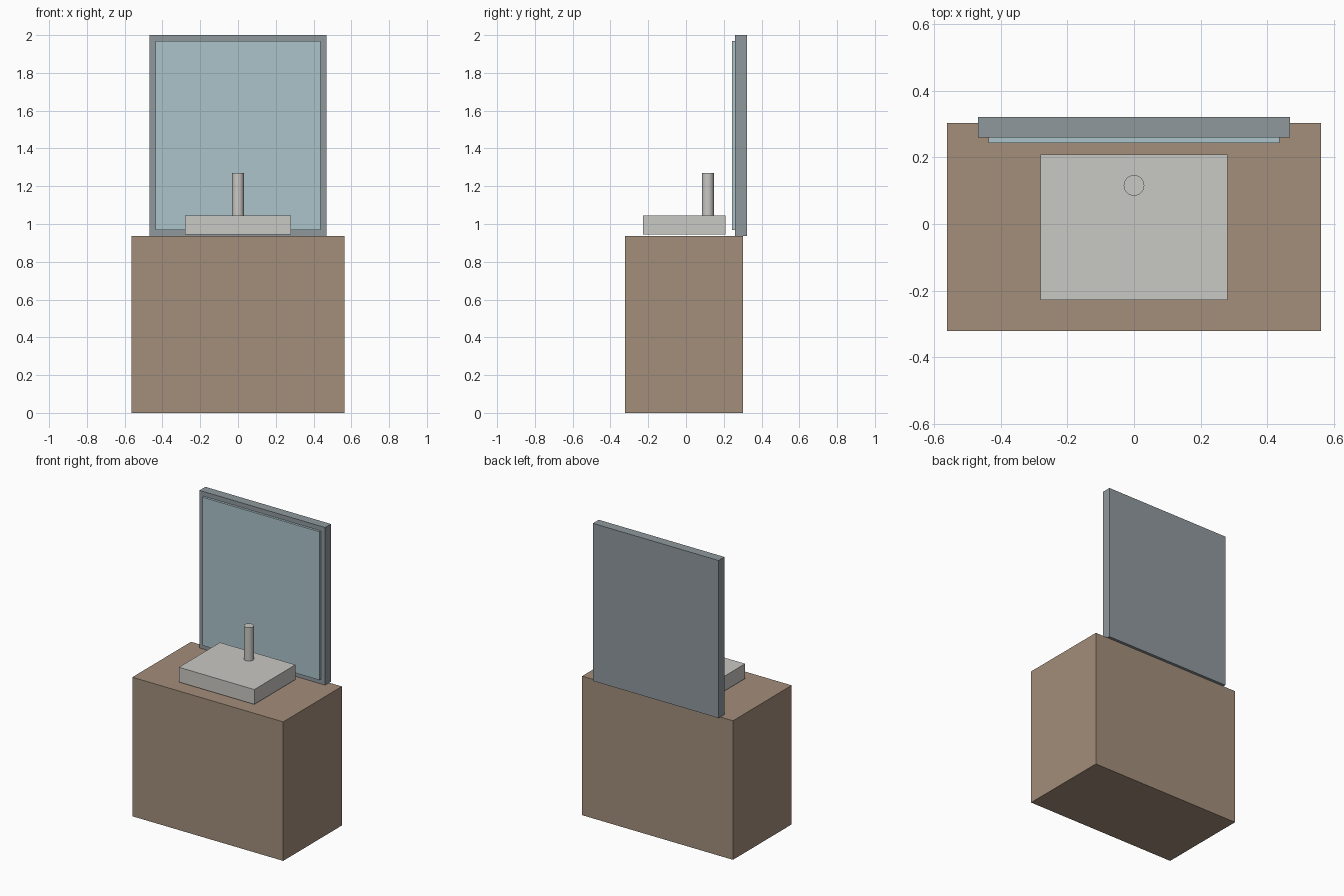
import bpy
import math

if "Cube" in bpy.data.objects:
    bpy.data.objects.remove(bpy.data.objects["Cube"])


def linear(c):
    c /= 255
    return c / 12.92 if c <= 0.04045 else ((c + 0.055) / 1.055) ** 2.4


def material(name, r, g, b):
    mat = bpy.data.materials.new(name)
    mat.diffuse_color = (linear(r), linear(g), linear(b), 1)
    mat.use_nodes = True
    mat.node_tree.nodes["Principled BSDF"].inputs["Base Color"].default_value = mat.diffuse_color
    return mat


wood = material("brown wood", 163, 142, 122)
ceramic = material("pale ceramic", 201, 200, 196)
metal = material("grey metal", 144, 153, 157)
glass = material("blue mirror glass", 172, 195, 202)


def box(name, x, y, z, mat):
    """Box spanning the given (low, high) range on each axis."""
    spans = (x, y, z)
    bpy.ops.mesh.primitive_cube_add(size=1, location=[(a + b) / 2 for a, b in spans])
    obj = bpy.context.object
    obj.name = name
    obj.scale = [b - a for a, b in spans]
    bpy.ops.object.transform_apply(location=False, rotation=False, scale=True)
    obj.data.materials.append(mat)
    return obj


# Cabinet block
box("cabinet", (-0.5625, 0.5625), (-0.322, 0.303), (0, 0.9375), wood)

# Basin slab, floating slightly above the cabinet top
box("basin", (-0.28125, 0.28125), (-0.228, 0.2095), (0.944, 1.044), ceramic)

# Mirror backing panel and the glass standing proud of it
box("mirror_frame", (-0.46875, 0.46875), (0.2595, 0.322), (0.9375, 2.0), metal)
box("mirror_glass", (-0.4375, 0.4375), (0.244, 0.2595), (0.969, 1.969), glass)

# Round faucet post
bpy.ops.mesh.primitive_cylinder_add(vertices=32, radius=0.031, depth=0.225,
                                    location=(0, 0.116, 1.1565))
faucet = bpy.context.object
faucet.name = "faucet"
faucet.data.materials.append(ceramic)
bpy.ops.object.shade_smooth_by_angle(angle=math.radians(30))
